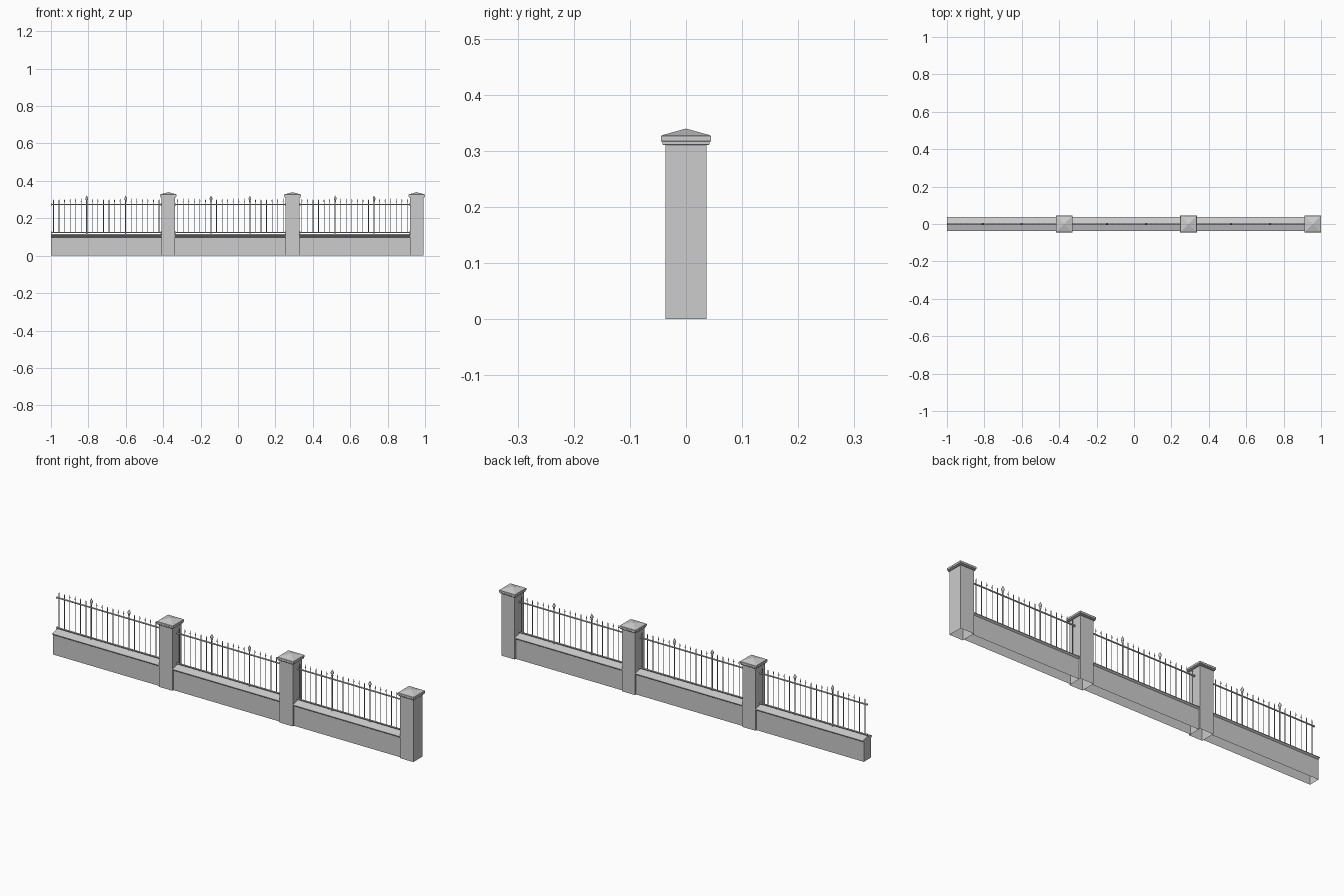
import bpy, bmesh, math

cube = bpy.data.objects.get("Cube")
if cube:
    bpy.data.objects.remove(cube, do_unlink=True)

# One pale grey for stone and ironwork alike
GREY = bpy.data.materials.new("pale_grey")
GREY.use_nodes = True
GREY.diffuse_color = (0.604, 0.604, 0.604, 1)
shader = GREY.node_tree.nodes["Principled BSDF"]
shader.inputs["Base Color"].default_value = (0.604, 0.604, 0.604, 1)
shader.inputs["Roughness"].default_value = 0.8


def finish(bm, name, smooth=False, open_base=False):
    bmesh.ops.recalc_face_normals(bm, faces=bm.faces)
    if open_base:
        base = [f for f in bm.faces if all(v.co.z < 1e-5 for v in f.verts)]
        bmesh.ops.delete(bm, geom=base, context='FACES_ONLY')
    mesh = bpy.data.meshes.new(name)
    bm.to_mesh(mesh)
    bm.free()
    mesh.materials.append(GREY)
    obj = bpy.data.objects.new(name, mesh)
    bpy.context.collection.objects.link(obj)
    if smooth:
        bpy.ops.object.select_all(action='DESELECT')
        obj.select_set(True)
        bpy.context.view_layer.objects.active = obj
        bpy.ops.object.shade_smooth_by_angle(angle=math.radians(50))


def loft(bm, rings):
    """Skin a closed solid through rings of points."""
    loops = [[bm.verts.new(p) for p in ring] for ring in rings]
    n = len(loops[0])
    for a, b in zip(loops, loops[1:]):
        for i in range(n):
            j = (i + 1) % n
            bm.faces.new((a[i], a[j], b[j], b[i]))
    bm.faces.new(loops[0][::-1])
    bm.faces.new(loops[-1])


def turned(bm, x, profile, sides, turn=0.0):
    """Upright solid at x on the fence line, from (radius, height) pairs."""
    angles = [turn + math.tau * i / sides for i in range(sides)]
    loft(bm, [[(x + r * math.cos(a), r * math.sin(a), z) for a in angles]
              for r, z in profile])


def square(bm, x, profile):
    """Square upright solid from (half width, height) pairs."""
    turned(bm, x, [(h * math.sqrt(2), z) for h, z in profile], 4, math.pi / 4)


def along(bm, x0, x1, section):
    """Extrude a (y, z) section from x0 to x1."""
    loft(bm, [[(x, y, z) for y, z in section] for x in (x0, x1)])


def circle(r, z, sides=8):
    return [(r * math.cos(math.tau * (i + .5) / sides),
             z + r * math.sin(math.tau * (i + .5) / sides)) for i in range(sides)]


PITCH = 0.664          # distance from pillar to pillar
HALF = 0.0365          # half width of a pillar shaft
LAST = 0.9555          # centre of the end pillar
BAY = PITCH - 2 * HALF
STEP = 0.0297          # distance between pickets
RAILS = (0.124, 0.274)

# Stone sections: the coping flares out from the wall, then slopes to a ridge
WALL = [(-0.028, 0), (0.028, 0), (0.028, 0.099), (-0.028, 0.099)]
COPING = [(-0.028, 0.098), (0.028, 0.098), (0.0365, 0.104), (0.0365, 0.107),
          (0, 0.117), (-0.0365, 0.107), (-0.0365, 0.104)]
NECK = [(0.0412, 0.3105), (0.042, 0.3115), (0.042, 0.3155), (0.041, 0.317)]
CAP = [(0.0438, 0.3165), (0.0445, 0.3175), (0.0445, 0.3262),
       (0.0435, 0.3275), (0.0003, 0.3395)]

# Iron uprights
PICKET = [(0.0016, RAILS[0]), (0.0016, 0.288), (0.0028, 0.291), (0.0003, 0.305)]
POST = [(0.003, 0.107), (0.003, 0.288), (0.0048, 0.290), (0.0048, 0.293),
        (0.0035, 0.296), (0.007, 0.301), (0.007, 0.308), (0.003, 0.315),
        (0.0004, 0.321)]

for n in range(3):
    px = LAST - (2 - n) * PITCH
    x1 = px - HALF
    x0 = max(x1 - BAY, -1.0)
    mid = (x0 + x1) / 2
    tag = f"_{n + 1}"

    # Pillar with stepped, pointed cap
    bm = bmesh.new()
    square(bm, px, [(HALF, 0), (HALF, 0.311)])
    finish(bm, "pillar_shaft" + tag, open_base=True)
    bm = bmesh.new()
    square(bm, px, NECK)
    square(bm, px, CAP)
    finish(bm, "pillar_cap" + tag)

    # Low wall and its ridged coping
    bm = bmesh.new()
    along(bm, x0, x1, WALL)
    finish(bm, "low_wall" + tag, open_base=True)
    bm = bmesh.new()
    along(bm, x0, x1, COPING)
    finish(bm, "wall_coping" + tag)

    # Rails with small collars at both ends
    bm = bmesh.new()
    for z in RAILS:
        along(bm, x0, x1, circle(0.0035, z))
        for a, b in ((x0, x0 + 0.005), (x1 - 0.005, x1)):
            along(bm, a, b, circle(0.005, z))
    finish(bm, "rails" + tag, smooth=True)

    # Twenty uprights, two of them heavier posts with finials
    pickets, posts = bmesh.new(), bmesh.new()
    for i in range(20):
        x = mid + (i - 9.5) * STEP
        if i in (6, 13):
            turned(posts, x, POST, 10)
        else:
            turned(pickets, x, PICKET, 8)
    finish(pickets, "pickets" + tag, smooth=True)
    finish(posts, "finial_posts" + tag, smooth=True)
